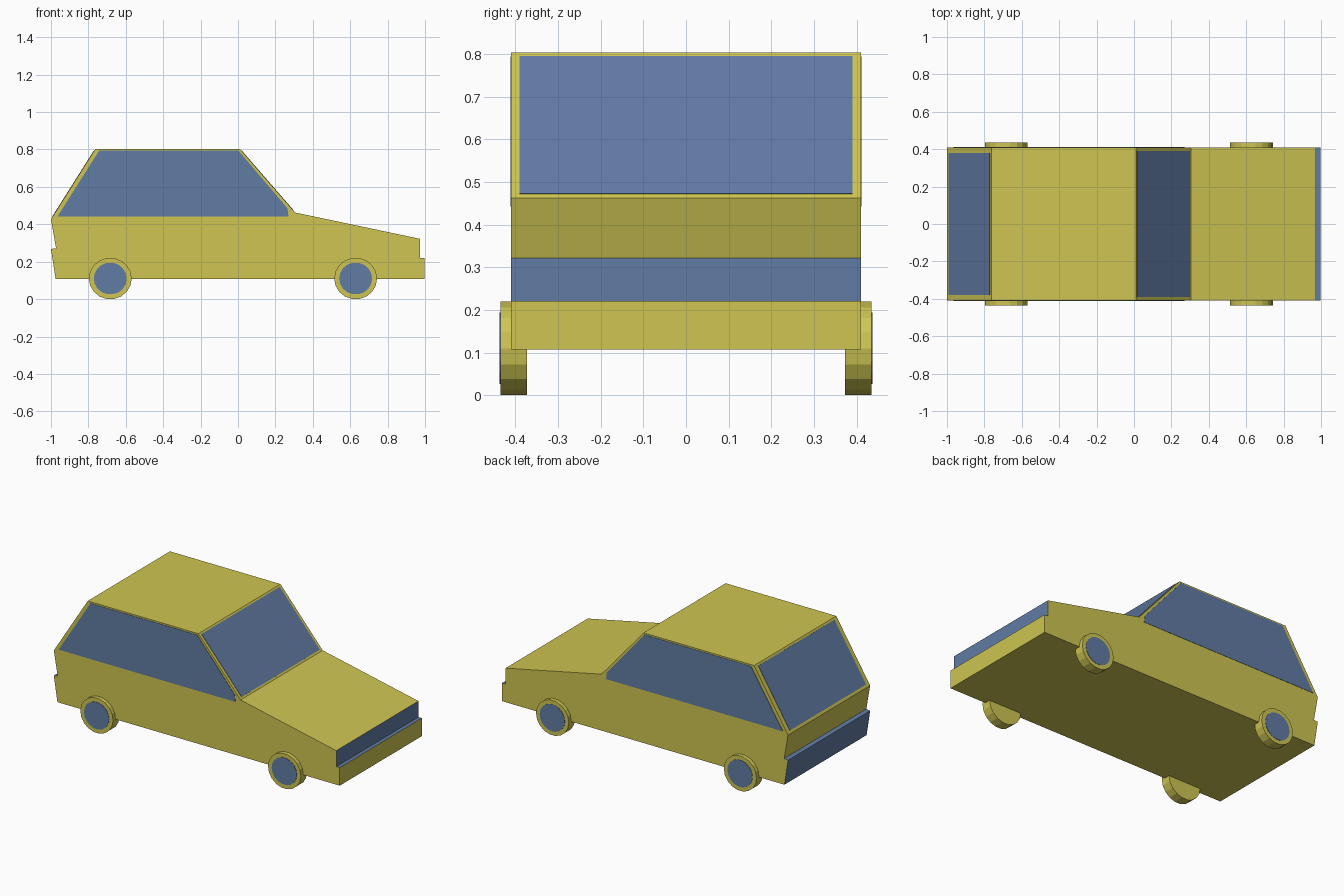
import bpy
import bmesh
import math
from mathutils import Vector, Matrix

if "Cube" in bpy.data.objects:
    bpy.data.objects.remove(bpy.data.objects["Cube"])


def material(name, color):
    m = bpy.data.materials.new(name)
    m.diffuse_color = (*color, 1)
    m.use_nodes = True
    m.node_tree.nodes["Principled BSDF"].inputs["Base Color"].default_value = m.diffuse_color
    return m


YELLOW = material("yellow paint", (0.62, 0.56, 0.085))
BLUE = material("blue glass", (0.12, 0.20, 0.37))


def finish(name, bm, *mats):
    bmesh.ops.recalc_face_normals(bm, faces=bm.faces)
    me = bpy.data.meshes.new(name)
    bm.to_mesh(me)
    bm.free()
    for m in mats:
        me.materials.append(m)
    ob = bpy.data.objects.new(name, me)
    bpy.context.collection.objects.link(ob)
    return ob


def prism(name, loop, vec, mats, blue_edges=()):
    """Extrude a planar loop along vec; chosen edge strips get the second material."""
    bm = bmesh.new()
    a = [bm.verts.new(p) for p in loop]
    b = [bm.verts.new(Vector(p) + Vector(vec)) for p in loop]
    bm.faces.new(a)
    bm.faces.new(b[::-1])
    n = len(loop)
    for i in range(n):
        j = (i + 1) % n
        f = bm.faces.new((a[i], b[i], b[j], a[j]))
        f.material_index = 1 if i in blue_edges else 0
    return finish(name, bm, *mats)


def disc(name, x, y0, y1, r, mat):
    """Eighteen-sided cylinder along y."""
    bm = bmesh.new()
    bmesh.ops.create_cone(bm, cap_ends=True, segments=18, radius1=r, radius2=r,
                          depth=abs(y1 - y0))
    bmesh.ops.rotate(bm, verts=bm.verts, matrix=Matrix.Rotation(math.pi / 2, 3, 'X'))
    # Put a corner on the horizontal axis
    bmesh.ops.rotate(bm, verts=bm.verts, matrix=Matrix.Rotation(math.pi / 2, 3, 'Y'))
    bmesh.ops.scale(bm, verts=bm.verts, vec=(1, 1, 0.97))
    bmesh.ops.translate(bm, verts=bm.verts, vec=(x, (y0 + y1) / 2, 0.11))
    return finish(name, bm, mat)


HALF = 0.41
T = 0.002

# Body shell: side profile, with blue grille, front ledge and rear bumper strips
profile = [(-0.975, 0.107), (-1.0, 0.268), (-0.973, 0.272), (-1.0, 0.427),
           (-0.763, 0.803), (0.01, 0.803), (0.305, 0.463), (0.974, 0.322),
           (0.974, 0.221), (0.998, 0.221), (0.998, 0.107)]
prism("body", [(x, -HALF, z) for x, z in profile], (0, 2 * HALF, 0),
      (YELLOW, BLUE), blue_edges=(0, 1, 7, 8))


# Windscreen and rear window lie on the sloping faces
def slope_window(name, lower, upper, t0, t1, half):
    lo, up = Vector(lower), Vector(upper)
    p, q = lo.lerp(up, t0), lo.lerp(up, t1)
    d = (up - lo).normalized()
    side = 1 if lo.x > 0 else -1
    n = Vector((abs(d.y) * side, 0, abs(d.x))) * T
    loop = [(p.x, -half, p.y), (p.x, half, p.y), (q.x, half, q.y), (q.x, -half, q.y)]
    prism(name, loop, n, (BLUE,))


slope_window("windscreen", profile[6], profile[5], 0.027, 0.975, 0.39)
slope_window("rear_window", profile[3], profile[4], 0.04, 0.97, 0.38)

# Side windows
glass = [(-0.965, 0.442), (-0.742, 0.794), (0.002, 0.794), (0.265, 0.485), (0.27, 0.442)]
for s, label in ((-1, "right"), (1, "left")):
    prism("side_window_" + label, [(x, s * HALF, z) for x, z in glass],
          (0, s * T, 0), (BLUE,))

    # Wheels with flat blue hubs
    for x, end in ((-0.683, "rear"), (0.629, "front")):
        disc(f"wheel_{end}_{label}", x, s * 0.373, s * 0.435, 0.1145, YELLOW)
        disc(f"hub_{end}_{label}", x, s * 0.433, s * 0.437, 0.088, BLUE)
